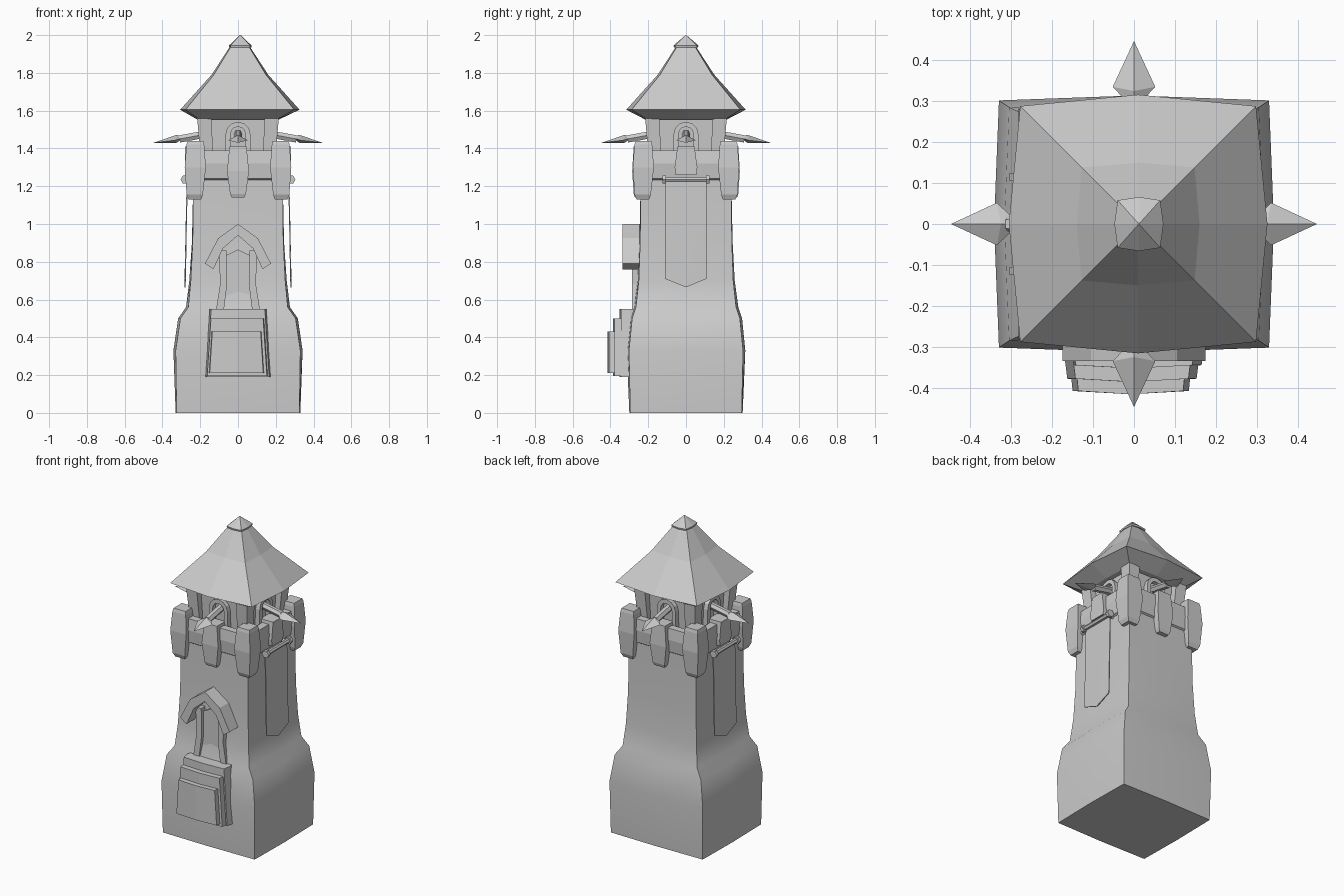
import bpy, bmesh
from math import radians, cos, sin, pi
from mathutils import Matrix, Vector

if "Cube" in bpy.data.objects:
    bpy.data.objects.remove(bpy.data.objects["Cube"])


def finish(name, bm, rot=0, smooth=False):
    bmesh.ops.recalc_face_normals(bm, faces=bm.faces)
    bmesh.ops.rotate(bm, verts=bm.verts, cent=(0, 0, 0),
                     matrix=Matrix.Rotation(radians(rot), 3, 'Z'))
    mesh = bpy.data.meshes.new(name)
    bm.to_mesh(mesh)
    bm.free()
    ob = bpy.data.objects.new(name, mesh)
    bpy.context.collection.objects.link(ob)
    if smooth:
        bpy.context.view_layer.objects.active = ob
        ob.select_set(True)
        bpy.ops.object.shade_smooth_by_angle(angle=radians(35))
        ob.select_set(False)
    return ob


def ring(z, hx, hy, bulge=0.0, cx=0.0, cy=0.0):
    """Square ring with slightly bowed sides."""
    bx, by = hx + bulge, hy + bulge
    pts = [(-hx, -hy), (0, -by), (hx, -hy), (bx, 0),
           (hx, hy), (0, by), (-hx, hy), (-bx, 0)]
    return [(cx + x, cy + y, z) for x, y in pts]


def loft(name, rings, rot=0, smooth=False):
    bm = bmesh.new()
    loops = [[bm.verts.new(p) for p in r] for r in rings]
    for a, b in zip(loops, loops[1:]):
        n = len(a)
        for i in range(n):
            j = (i + 1) % n
            bm.faces.new((a[i], a[j], b[j], b[i]))
    bm.faces.new(loops[0])
    bm.faces.new(loops[-1])
    return finish(name, bm, rot, smooth)


def prism(name, pts, y0, y1, rot=0):
    """Front-facing outline (x, z) extruded in y."""
    return loft(name, [[(x, y, z) for x, z in pts] for y in (y0, y1)], rot)


def hull(name, pts, rot=0):
    bm = bmesh.new()
    for p in pts:
        bm.verts.new(p)
    bmesh.ops.convex_hull(bm, input=bm.verts)
    return finish(name, bm, rot)


def rod(name, a, b, r, sides=6, rot=0):
    a, b = Vector(a), Vector(b)
    q = (b - a).to_track_quat('Z', 'Y')
    circle = [q @ Vector((r * cos(2 * pi * i / sides), r * sin(2 * pi * i / sides), 0))
              for i in range(sides)]
    return loft(name, [[p + c for c in circle] for p in (a, b)], rot)


# Tower shaft with flared foot
loft("tower_body", [ring(*r) for r in (
    (0, .325, .295, .005), (.33, .33, .302, .012), (.5, .305, .285, .012),
    (.56, .263, .265, .012), (.7, .25, .25, .008), (.9, .24, .243, .004),
    (1.13, .237, .24, .002), (1.24, .24, .24, 0))], smooth=True)

# Parapet with sunken walkway
loft("parapet", [ring(1.23, .235, .235), ring(1.24, .252, .25), ring(1.32, .262, .258),
                 ring(1.39, .252, .25), ring(1.39, .205, .205), ring(1.35, .2, .2)])

# Merlons: corners, then the middle of each side
for i, (sx, sy) in enumerate(((-1, -1), (1, -1), (1, 1), (-1, 1))):
    loft(f"corner_merlon_{i}", [ring(z, h, h, 0, sx * c, sy * c) for z, h, c in (
        (1.13, .033, .228), (1.155, .043, .229), (1.3, .056, .226), (1.42, .047, .226), (1.44, .042, .226))])
for rot in (0, 180):
    loft("middle_merlon", [ring(z, hx, hy, 0, 0, -.235) for z, hx, hy in (
        (1.14, .034, .035), (1.16, .042, .042), (1.28, .058, .05), (1.41, .045, .042))], rot)
for rot in (90, 270):
    loft("banner_merlon", [ring(z, hx, .045, 0, 0, -.235) for z, hx in (
        (1.26, .055), (1.3, .06), (1.41, .045))], rot)

# Turret room and corner posts
loft("turret_room", [ring(1.34, .165, .165), ring(1.57, .175, .175)])
for i, (sx, sy) in enumerate(((-1, -1), (1, -1), (1, 1), (-1, 1))):
    loft(f"turret_post_{i}", [ring(1.35, .033, .033, 0, sx * .165, sy * .165),
                              ring(1.56, .038, .038, 0, sx * .178, sy * .178)])

# Arched windows and projecting spears on all four sides
arch = [(r * cos(t * pi / 6), 1.475 + r * sin(t * pi / 6))
        for r, ts in ((.066, range(7)), (.04, range(6, -1, -1))) for t in ts]
window = [(.066, 1.37)] + arch[:7] + [(-.066, 1.37), (-.04, 1.37)] + arch[7:] + [(.04, 1.37)]
for rot in (0, 90, 180, 270):
    prism("window_frame", window, -.2, -.15, rot)
    rod("spear_shaft", (0, -.15, 1.48), (0, -.31, 1.45), .022, 6, rot)
    hull("spear_head", [(0, -.447, 1.43), (.052, -.335, 1.443), (-.052, -.335, 1.443),
                        (0, -.28, 1.46), (0, -.325, 1.472), (0, -.325, 1.43)], rot)

# Roof with sloped underside, and its cap
loft("roof", [ring(z, h, h, b, .01 * (z > 1.56), 0) for z, h, b in (
    (1.55, .2, .01), (1.605, .288, .028), (1.79, .138, .012), (1.96, .035, .004))])
loft("roof_cap", [ring(1.935, .05, .056, .008, .012), ring(1.945, .052, .058, .008, .012),
                  ring(2.0, .002, .002, 0, .012)])

# Banners hung from rods on both sides
for rot in (90, 270):
    hull("banner", [(x, y + d, z) for x, z, y in (
        (-.112, 1.235, -.272), (.108, 1.235, -.272), (.108, .71, -.282),
        (0, .665, -.284), (-.112, .71, -.282)) for d in (0, .006)], rot)
    rod("banner_rod", (-.12, -.28, 1.235), (.12, -.28, 1.235), .014, 6, rot)
    for s in (-1, 1):
        rod("rod_knob", (s * .105, -.28, 1.235), (s * .125, -.28, 1.235), .024, 6, rot)
        rod("rod_bracket", (s * .095, -.23, 1.235), (s * .095, -.28, 1.235), .012, 4, rot)

# Doorway: leaf, jambs, pointed hood
prism("door_leaf", [(-.085, .5), (.085, .5), (.072, .83), (0, .865), (-.072, .83)], -.266, -.22)
for s in (-1, 1):
    prism("door_jamb", [(s * .12, .52), (s * .095, .68), (s * .1, .86),
                        (s * .06, .86), (s * .058, .68), (s * .078, .52)], -.286, -.22)
prism("door_hood", [(-.175, .79), (-.105, .925), (0, 1.0), (.105, .925), (.175, .79),
                    (.13, .76), (.08, .87), (0, .94), (-.08, .87), (-.13, .76)], -.335, -.22)

# Stacked entrance steps
for name, top, low, front, w0, w1, cx in (
        ("step_top", .55, .19, -.345, .165, .142, 0),
        ("step_middle", .5, .195, -.378, .158, .138, -.005),
        ("step_front", .43, .21, -.408, .142, .128, -.008)):
    depth = (-.25 - front) / 2
    loft(name, [ring(low, w0, depth, .008, cx, front + depth),
                ring(top, w1, depth, .008, cx, front + depth)])
